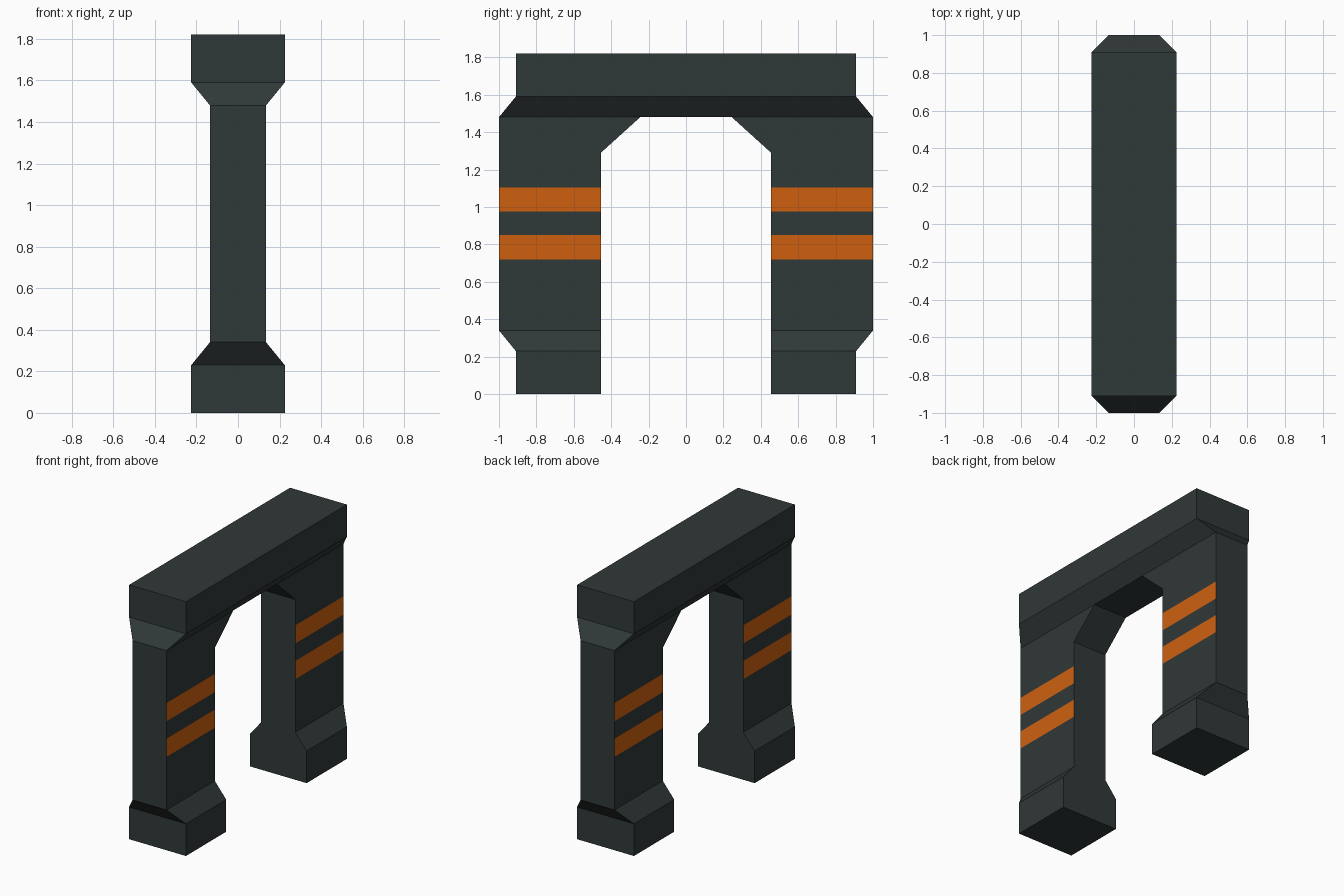
import bpy

if "Cube" in bpy.data.objects:
    bpy.data.objects.remove(bpy.data.objects["Cube"])

WIDE, NARROW = 0.225, 0.135          # half thickness along x
STRIPES = [(0.72, 0.85), (0.975, 1.105)]


def material(name, color):
    m = bpy.data.materials.new(name)
    m.diffuse_color = (*color, 1.0)
    m.use_nodes = True
    m.node_tree.nodes["Principled BSDF"].inputs["Base Color"].default_value = m.diffuse_color
    return m


DARK = material("dark slate", (0.030, 0.040, 0.040))
ORANGE = material("warning orange", (0.62, 0.118, 0.005))


def rect(z, hx, y0, y1):
    """Rectangular ring at height z, counter-clockwise from above."""
    return [(-hx, y0, z), (hx, y0, z), (hx, y1, z), (-hx, y1, z)]


def add_stack(verts, faces, rings):
    """Skin successive rings with outward facing quads; return first index."""
    start = len(verts)
    for ring in rings:
        verts.extend(ring)
    for r in range(len(rings) - 1):
        a, b = start + 4 * r, start + 4 * r + 4
        for i in range(4):
            j = (i + 1) % 4
            faces.append((a + i, a + j, b + j, b + i))
    return start


def make_object(name, verts, faces):
    mesh = bpy.data.meshes.new(name)
    mesh.from_pydata(verts, [], faces)
    mesh.materials.append(DARK)
    mesh.materials.append(ORANGE)
    mesh.update()
    # stripes: broad side faces within the stripe heights
    for p in mesh.polygons:
        if abs(p.normal.x) > 0.9 and any(lo < p.center.z < hi for lo, hi in STRIPES):
            p.material_index = 1
    obj = bpy.data.objects.new(name, mesh)
    bpy.context.collection.objects.link(obj)
    return obj


# legs: (z, half thickness, inner y, outer y), wide foot to arch haunch
levels = [(0.0, WIDE, 0.455, 0.91), (0.23, WIDE, 0.455, 0.91), (0.34, NARROW, 0.455, 1.0)]
levels += [(z, NARROW, 0.455, 1.0) for stripe in STRIPES for z in stripe]
levels += [(1.29, NARROW, 0.455, 1.0), (1.48, NARROW, 0.245, 1.0)]

for name, side in (("front_leg", -1), ("back_leg", 1)):
    verts, faces = [], []
    rings = [rect(z, hx, *sorted((side * yi, side * yo))) for z, hx, yi, yo in levels]
    s = add_stack(verts, faces, rings)
    faces.append((s + 3, s + 2, s + 1, s))            # sole
    make_object(name, verts, faces)

# lintel: flared beam, underside only between the legs
verts, faces = [], []
s = add_stack(verts, faces, [rect(1.48, NARROW, -1.0, 1.0),
                             rect(1.59, WIDE, -0.91, 0.91),
                             rect(1.82, WIDE, -0.91, 0.91)])
faces.append((s + 8, s + 9, s + 10, s + 11))          # top
n = len(verts)
verts.extend(rect(1.48, NARROW, -0.245, 0.245))
faces.append((n + 3, n + 2, n + 1, n))                # underside
make_object("lintel", verts, faces)
